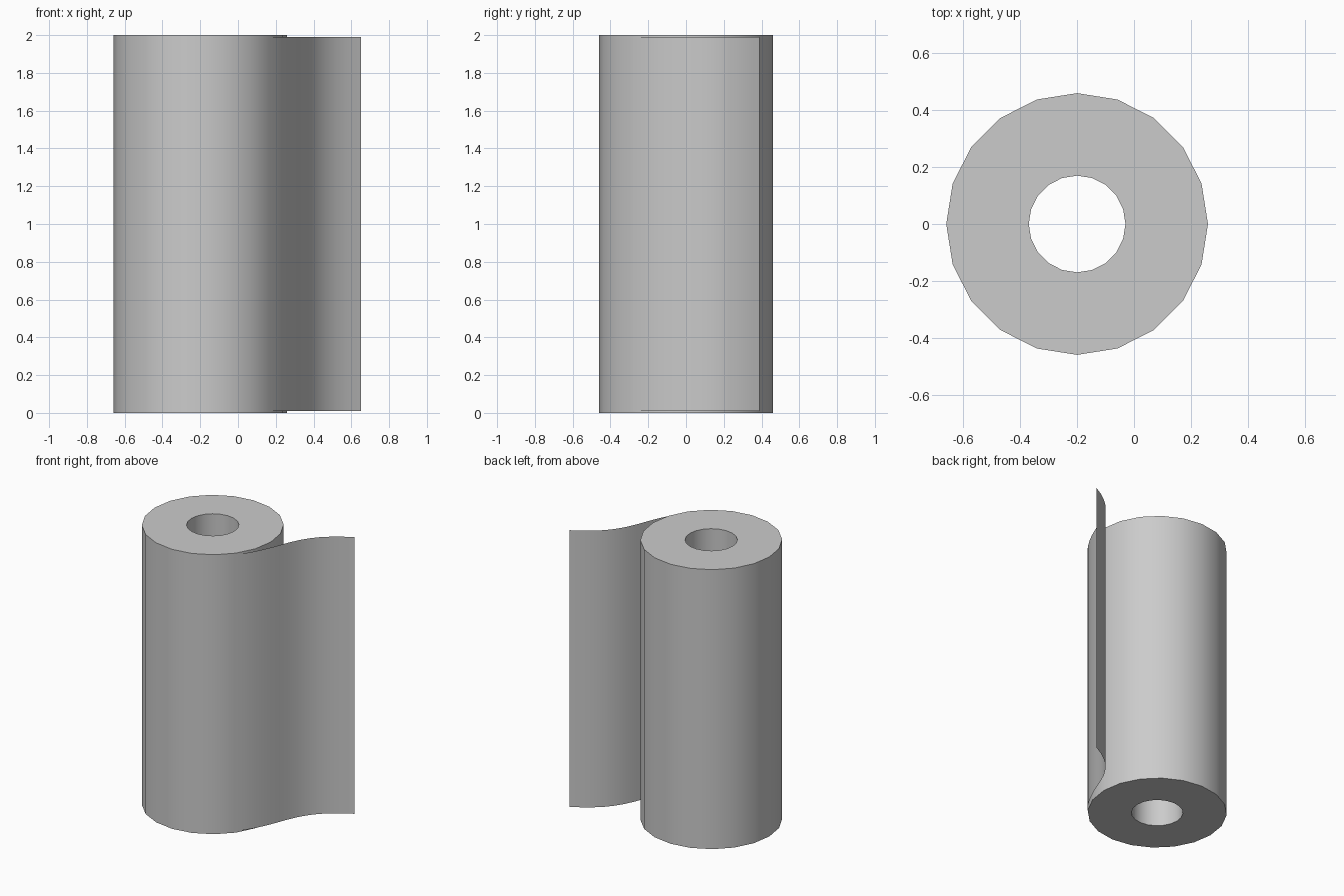
import bpy, bmesh
from math import cos, sin, tau, radians
from mathutils import Vector
from mathutils.geometry import interpolate_bezier

if "Cube" in bpy.data.objects:
    bpy.data.objects.remove(bpy.data.objects["Cube"])

paper = bpy.data.materials.new("paper grey")
paper.use_nodes = True
GREY = (0.6, 0.6, 0.6, 1)
paper.diffuse_color = GREY
paper.node_tree.nodes["Principled BSDF"].inputs["Base Color"].default_value = GREY

HEIGHT, SIDES, CENTRE_X = 2.0, 20, -0.2
OUTER, CORE = 0.46, 0.17


def finish(name, bm):
    mesh = bpy.data.meshes.new(name)
    bm.to_mesh(mesh)
    bm.free()
    obj = bpy.data.objects.new(name, mesh)
    bpy.context.collection.objects.link(obj)
    mesh.materials.append(paper)
    bpy.ops.object.select_all(action="DESELECT")
    obj.select_set(True)
    bpy.context.view_layer.objects.active = obj
    bpy.ops.object.shade_smooth_by_angle(angle=radians(30))
    return obj


# Roll: a thick tube with an open core
bm = bmesh.new()
profile = [(OUTER, 0), (OUTER, HEIGHT), (CORE, HEIGHT), (CORE, 0)]
rings = []
for i in range(SIDES):
    a = tau * i / SIDES
    rings.append([bm.verts.new((CENTRE_X + r * cos(a), r * sin(a), z)) for r, z in profile])
for i in range(SIDES):
    a, b = rings[i], rings[(i + 1) % SIDES]
    for j in range(4):
        k = (j + 1) % 4
        bm.faces.new((a[j], b[j], b[k], a[k]))
bmesh.ops.recalc_face_normals(bm, faces=bm.faces)
finish("paper_roll", bm)

# Loose sheet: a single-layer strip leaving the roll in an S-curve
start, middle, end = Vector((0.165, -0.28)), Vector((0.345, 0.07)), Vector((0.65, 0.39))
path = interpolate_bezier(start, Vector((0.25, -0.18)), Vector((0.3, -0.05)), middle, 7)
path += interpolate_bezier(middle, Vector((0.41, 0.23)), Vector((0.5, 0.31)), end, 7)[1:]
bm = bmesh.new()
columns = [[bm.verts.new((p[0], p[1], z)) for z in (0.01, HEIGHT - 0.01)] for p in path]
for a, b in zip(columns, columns[1:]):
    bm.faces.new((a[0], b[0], b[1], a[1]))
finish("loose_sheet", bm)
